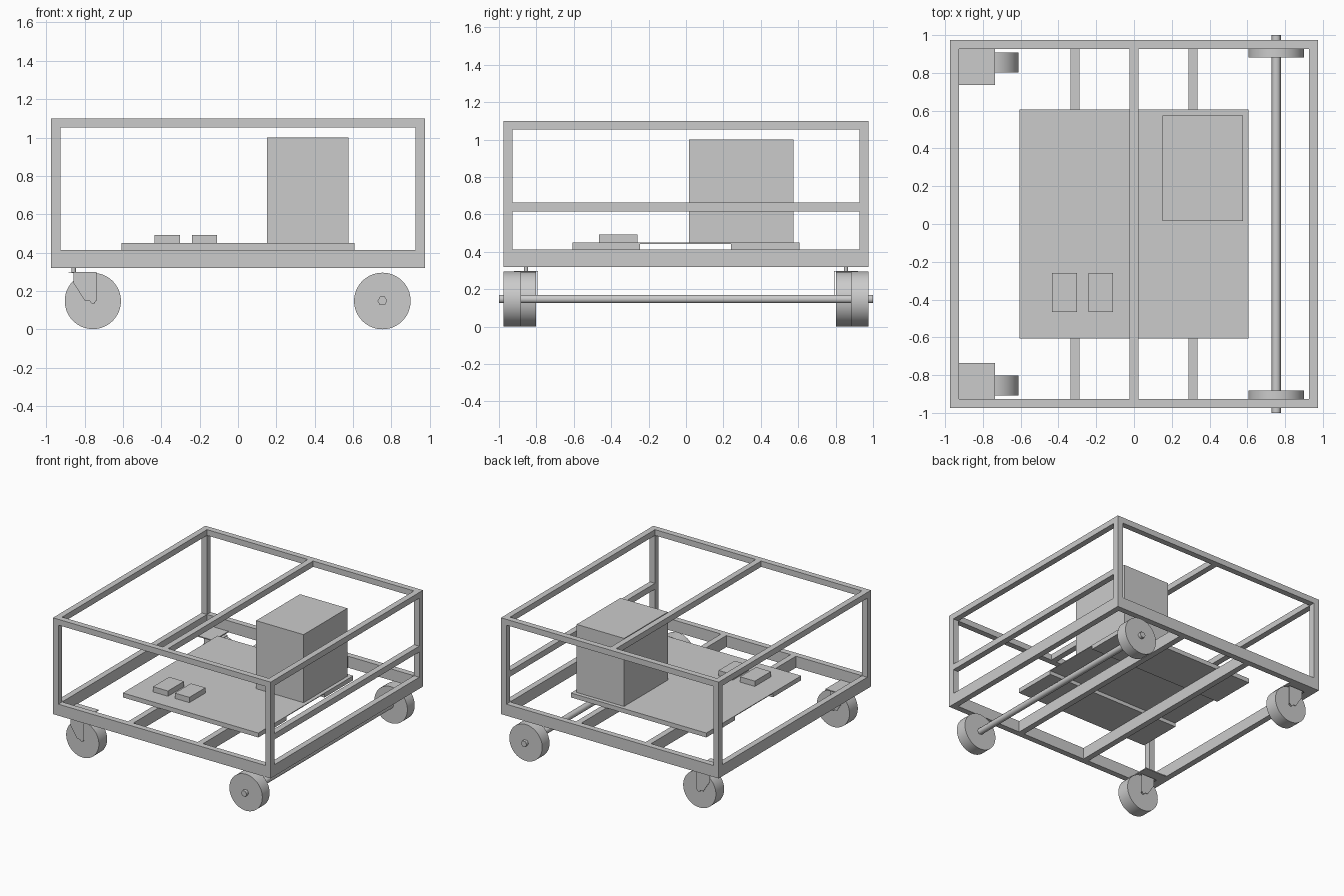
import bpy, bmesh, math
from mathutils import Matrix

cube = bpy.data.objects.get("Cube")
if cube:
    bpy.data.objects.remove(cube, do_unlink=True)

# Single grey finish
grey = bpy.data.materials.new("plain_grey")
grey.use_nodes = True
grey.diffuse_color = (0.6, 0.6, 0.6, 1)
grey.node_tree.nodes["Principled BSDF"].inputs["Base Color"].default_value = (0.6, 0.6, 0.6, 1)


def finish(name, bm, smooth=False):
    bmesh.ops.recalc_face_normals(bm, faces=bm.faces)
    mesh = bpy.data.meshes.new(name)
    bm.to_mesh(mesh)
    bm.free()
    mesh.materials.append(grey)
    ob = bpy.data.objects.new(name, mesh)
    bpy.context.collection.objects.link(ob)
    if smooth:
        bpy.ops.object.select_all(action='DESELECT')
        ob.select_set(True)
        bpy.context.view_layer.objects.active = ob
        bpy.ops.object.shade_smooth_by_angle(angle=math.radians(62))
    return ob


def box(name, x, y, z):
    """Box from (min, max) ranges on each axis."""
    bm = bmesh.new()
    bmesh.ops.create_cube(bm, size=1)
    for v in bm.verts:
        v.co = [r[0] if c < 0 else r[1] for c, r in zip(v.co, (x, y, z))]
    return finish(name, bm)


def cylinder(name, centre, radius, length, sides, axis='Y'):
    bm = bmesh.new()
    bmesh.ops.create_cone(bm, cap_ends=True, segments=sides, radius1=radius,
                          radius2=radius, depth=length)
    if axis == 'Y':
        bmesh.ops.rotate(bm, verts=bm.verts, matrix=Matrix.Rotation(math.pi / 2, 3, 'X')
                         @ Matrix.Rotation(math.pi / 2, 3, 'Z'))
    bmesh.ops.translate(bm, verts=bm.verts, vec=centre)
    return finish(name, bm, True)


def ring_wheel(name, centre, radius, bore, width, sides=64):
    """Wheel with an open bore, spun from a rectangular section."""
    bm = bmesh.new()
    section = [(bore, -width / 2), (radius, -width / 2), (radius, width / 2), (bore, width / 2)]
    verts = [bm.verts.new((r, y, 0)) for r, y in section]
    edges = [bm.edges.new((verts[i], verts[i - 1])) for i in range(4)]
    bmesh.ops.spin(bm, geom=verts + edges, cent=(0, 0, 0), axis=(0, 1, 0),
                   angle=2 * math.pi, steps=sides, use_merge=True)
    bmesh.ops.remove_doubles(bm, verts=bm.verts, dist=1e-5)
    bmesh.ops.translate(bm, verts=bm.verts, vec=centre)
    return finish(name, bm, True)


def fork_plate(name, y, t=0.004):
    """Tapered side plate with an axle hole, made as two half outlines."""
    outline = [(-0.737, 0.295), (-0.857, 0.295), (-0.857, 0.24), (-0.785, 0.13), (-0.737, 0.13)]
    hole = [(AX + BORE * math.cos(a), WR + BORE * math.sin(a))
            for a in [math.pi / 8 * i for i in range(17)]]
    upper = [(-0.737, WR), outline[0], outline[1], outline[2], (-0.798, WR)] + hole[::-1]
    lower = [(-0.798, WR), outline[3], outline[4], (-0.737, WR)] + [(x, 2 * WR - z) for x, z in hole]
    bm = bmesh.new()
    faces = [bm.faces.new([bm.verts.new((x, y - t / 2, z)) for x, z in pts])
             for pts in (upper, lower)]
    bmesh.ops.remove_doubles(bm, verts=bm.verts, dist=1e-5)
    ext = bmesh.ops.extrude_face_region(bm, geom=bm.faces[:], use_keep_orig=True)
    bmesh.ops.translate(bm, vec=(0, t, 0),
                        verts=[g for g in ext["geom"] if isinstance(g, bmesh.types.BMVert)])
    return finish(name, bm)


OUT, INN = 0.975, 0.927          # frame outer and inner half widths
BOTTOM, TOP = (0.32, 0.413), (1.053, 1.1)
WR, AX, BORE = 0.1475, -0.757, 0.014
ENDS = (("left", 1), ("right", -1))


def span(s, a, b):
    return tuple(sorted((s * a, s * b)))


# Frame: rails, posts and cross members
for level, z in (("bottom", BOTTOM), ("top", TOP)):
    for side, s in ENDS:
        box(f"{level}_end_rail_{side}", span(s, INN, OUT), (-OUT, OUT), z)
        box(f"{level}_long_rail_{side}", (-INN, INN), span(s, INN, OUT), z)
for side, s in ENDS:
    for end, e in (("back", 1), ("front", -1)):
        box(f"post_{end}_{side}", span(s, INN, OUT), span(e, INN, OUT), (BOTTOM[1], TOP[0]))
    box(f"floor_beam_{side}", (s * 0.312 - 0.024, s * 0.312 + 0.024), (-INN, INN), BOTTOM)
box("top_cross_bar", (-0.024, 0.024), (-INN, INN), TOP)
box("middle_rail", (INN, OUT), (-INN, INN), (0.617, 0.665))

# Deck: thin sheet on two slabs
box("deck_sheet", (-0.607, 0.607), (-0.607, 0.607), (0.443, 0.449))
for end, y in (("front", (-0.607, -0.245)), ("back", (0.24, 0.607))):
    box(f"deck_slab_{end}", (-0.607, 0.607), y, (0.413, 0.443))

# Equipment on the deck
box("equipment_box", (0.152, 0.577), (0.015, 0.575), (0.449, 1.0))
for i, x in enumerate(((-0.435, -0.302), (-0.24, -0.11))):
    box(f"control_module_{i + 1}", x, (-0.465, -0.26), (0.449, 0.492))

# Fixed axle with its wheels
cylinder("axle", (0.753, 0, WR), 0.0255, 2.0, 6)
for end, e in (("back", 1), ("front", -1)):
    cylinder(f"fixed_wheel_{end}", (0.753, e * 0.928, WR), WR, 0.094, 64)

    # Swivel casters
    y = e * 0.855
    box(f"caster_mount_{end}", (-INN, -0.735), span(e, 0.735, INN), (0.32, 0.328))
    cylinder(f"caster_stem_{end}", (-0.857, y, 0.308), 0.011, 0.028, 24, 'Z')
    box(f"fork_top_{end}", (-0.883, -0.737), (y - 0.065, y + 0.065), (0.295, 0.299))
    ring_wheel(f"caster_wheel_{end}", (AX, y, WR), WR - 0.001, BORE, 0.106)
    for side, s in ENDS:
        fork_plate(f"fork_plate_{end}_{side}", y + s * 0.063)
